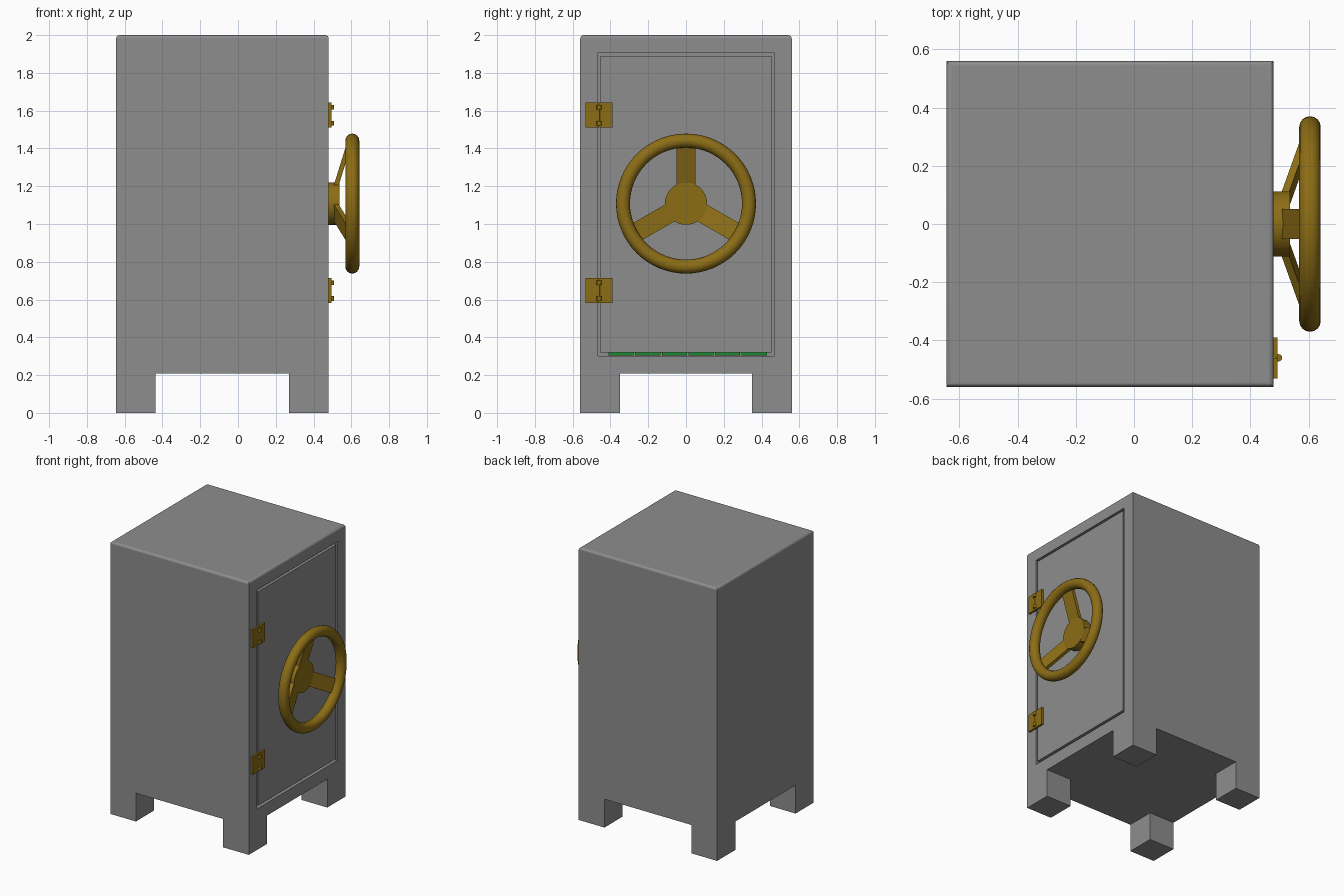
import bpy, bmesh
from math import pi, sin, cos
from mathutils import Vector, Matrix

if "Cube" in bpy.data.objects:
    bpy.data.objects.remove(bpy.data.objects["Cube"])

X0, X1, HY, ZB, ZT = -0.645, 0.48, 0.56, 0.208, 2.0
WHEEL_Z = 1.108


def material(name, color):
    m = bpy.data.materials.new(name)
    m.diffuse_color = (*color, 1)
    m.use_nodes = True
    m.node_tree.nodes["Principled BSDF"].inputs["Base Color"].default_value = m.diffuse_color
    return m


STEEL = material("dark_steel", (0.27, 0.27, 0.27))
BRASS = material("brass", (0.265, 0.155, 0.008))
GREEN = material("banknote_green", (0.012, 0.26, 0.025))


def finish(name, bm, mat=None, smooth=False):
    bmesh.ops.recalc_face_normals(bm, faces=bm.faces)
    me = bpy.data.meshes.new(name)
    bm.to_mesh(me)
    bm.free()
    ob = bpy.data.objects.new(name, me)
    bpy.context.collection.objects.link(ob)
    if mat:
        me.materials.append(mat)
    if smooth:
        bpy.ops.object.select_all(action='DESELECT')
        ob.select_set(True)
        bpy.context.view_layer.objects.active = ob
        bpy.ops.object.shade_smooth_by_angle(angle=pi / 5)
    return ob


def add_box(bm, lo, hi):
    lo, hi = Vector(lo), Vector(hi)
    m = Matrix.Translation((lo + hi) / 2) @ Matrix.Diagonal((*(hi - lo), 1))
    return bmesh.ops.create_cube(bm, size=1, matrix=m)["verts"]


def box(name, lo, hi, mat=None):
    bm = bmesh.new()
    add_box(bm, lo, hi)
    return finish(name, bm, mat)


def cylinder(name, center, r, length, axis, mat, seg=32):
    bm = bmesh.new()
    rot = Matrix.Rotation(pi / 2, 4, 'Y') if axis == 'X' else Matrix()
    bmesh.ops.create_cone(bm, cap_ends=True, segments=seg, radius1=r, radius2=r,
                          depth=length, matrix=Matrix.Translation(center) @ rot)
    return finish(name, bm, mat, True)


# Safe body: hollow box with four corner legs and rounded top edges
bm = bmesh.new()
add_box(bm, (X0, -HY, ZB), (X1, HY, ZT))
bm.normal_update()
front = max(bm.faces, key=lambda f: f.normal.x)
bmesh.ops.inset_region(bm, faces=[front], thickness=0.093, use_even_offset=True)
inner = bmesh.ops.extrude_discrete_faces(bm, faces=[front])["faces"][0]
bmesh.ops.translate(bm, verts=inner.verts, vec=(-1.03, 0, 0))


def bottom_faces():
    return [f for f in bm.faces if all(abs(v.co.z - ZB) < 1e-4 for v in f.verts)]


for co, no in (((-0.437, 0, 0), (1, 0, 0)), ((0.27, 0, 0), (1, 0, 0)),
               ((0, -0.35, 0), (0, 1, 0)), ((0, 0.35, 0), (0, 1, 0))):
    fs = bottom_faces()
    geom = list({g for f in fs for g in (*f.verts, *f.edges)}) + fs
    bmesh.ops.bisect_plane(bm, geom=geom, plane_co=co, plane_no=no)
corners = []
for f in bottom_faces():
    c = f.calc_center_bounds()
    if abs(c.y) > 0.35 and (c.x < -0.437 or c.x > 0.27):
        corners.append(f)
for f in bmesh.ops.extrude_discrete_faces(bm, faces=corners)["faces"]:
    bmesh.ops.translate(bm, verts=f.verts, vec=(0, 0, -ZB))
top = [e for e in bm.edges if all(v.co.z > ZT - 1e-4 for v in e.verts)]
bmesh.ops.bevel(bm, geom=top, offset=0.018, segments=4, profile=0.5, affect='EDGES')
body = finish("safe_body", bm, STEEL, True)
weighted = body.modifiers.new("flat_panels", 'WEIGHTED_NORMAL')
weighted.keep_sharp = True
weighted.weight = 100

# Door, flush with the front, with a narrow gap all round
box("door", (0.41, -0.453, 0.32), (X1, 0.453, 1.89), STEEL)

# Banknote bundles on the cavity floor
bm = bmesh.new()
for layer in range(2):
    for row in range(3):
        for col in range(6):
            y, x, z = -0.41 + col * 0.141, -0.5 + row * 0.3, 0.303 + layer * 0.062
            add_box(bm, (x, y, z), (x + 0.28, y + 0.133, z + 0.06))
finish("banknote_bundles", bm, GREEN)

# Hinges: two leaves, a pin and two knuckles
for label, z in (("lower", 0.647), ("upper", 1.576)):
    box(label + "_hinge_body_leaf", (0.475, -0.532, z - 0.066), (0.494, -0.461, z + 0.066), BRASS)
    box(label + "_hinge_door_leaf", (0.475, -0.459, z - 0.066), (0.494, -0.39, z + 0.066), BRASS)
    cylinder(label + "_hinge_pin", (0.491, -0.46, z), 0.005, 0.1, 'Z', BRASS, 12)
    for part, dz in (("bottom", -0.042), ("top", 0.042)):
        cylinder(f"{label}_hinge_{part}_knuckle", (0.497, -0.46, z + dz), 0.0125, 0.025, 'Z', BRASS, 16)

# Wheel rim: a circle spun around the x axis
bm = bmesh.new()
N = 16
ring = [bm.verts.new((0.605 + 0.037 * cos(2 * pi * i / N), 0,
                      WHEEL_Z + 0.3335 + 0.037 * sin(2 * pi * i / N))) for i in range(N)]
edges = [bm.edges.new((ring[i], ring[(i + 1) % N])) for i in range(N)]
bmesh.ops.spin(bm, geom=ring + edges, cent=(0, 0, WHEEL_Z), axis=(1, 0, 0),
               angle=2 * pi, steps=64)
bmesh.ops.remove_doubles(bm, verts=bm.verts, dist=1e-4)
finish("wheel_rim", bm, BRASS, True)

# Wheel hub and three spokes leaning out to the rim
cylinder("wheel_hub", (0.506, 0, WHEEL_Z), 0.112, 0.062, 'X', BRASS, 48)
for i in range(3):
    bm = bmesh.new()
    verts = add_box(bm, (-0.013, -0.051, 0.08), (0.013, 0.051, 0.325))
    for v in verts:
        v.co.x += 0.518 + (v.co.z - 0.09) * 0.31
    bm.transform(Matrix.Translation((0, 0, WHEEL_Z)) @ Matrix.Rotation(2 * pi * i / 3, 4, 'X'))
    finish(f"wheel_spoke_{i + 1}", bm, BRASS)
